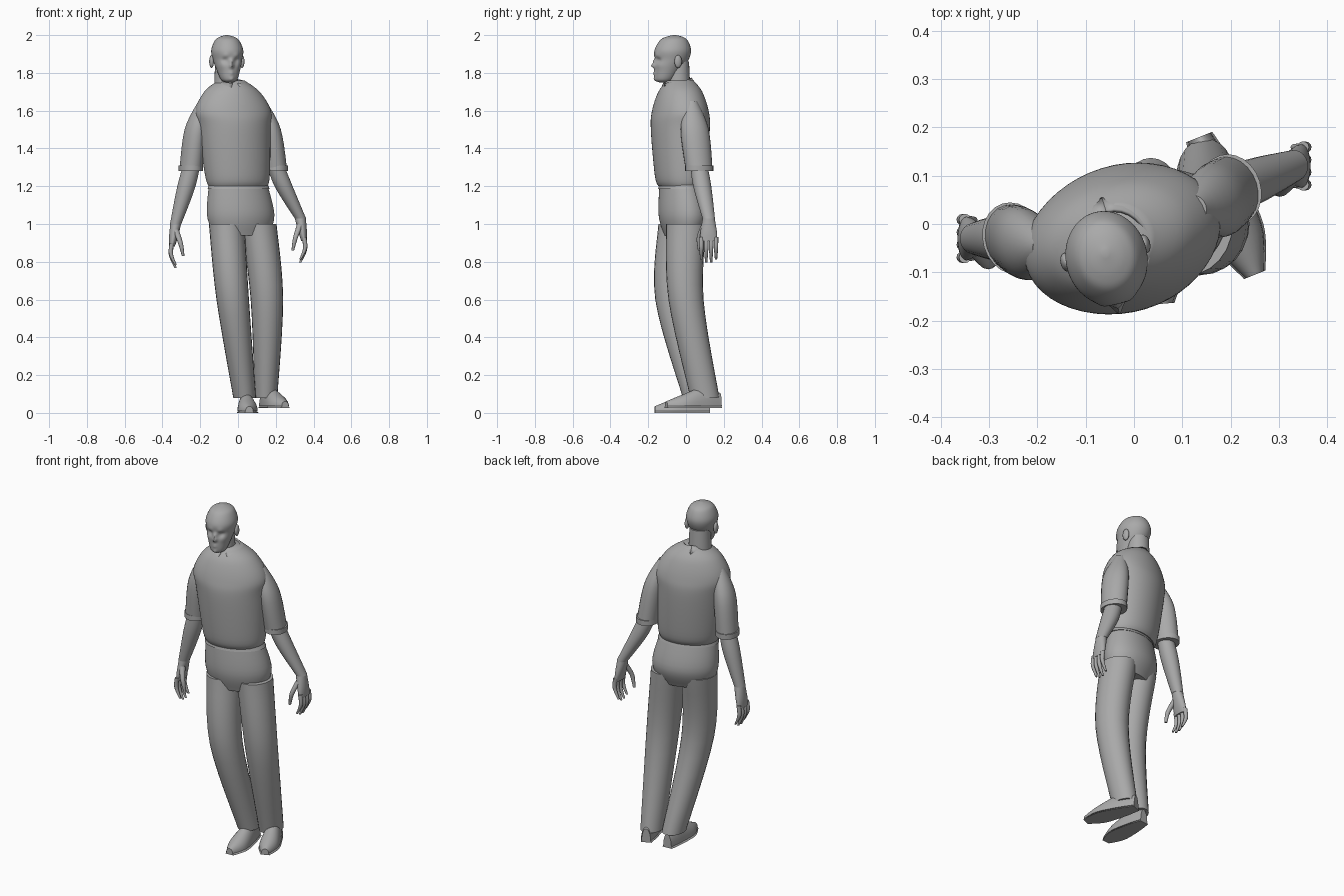
import bpy, bmesh
from math import sin, cos, exp, tau, radians
from mathutils import Matrix, Vector

if "Cube" in bpy.data.objects:
    bpy.data.objects.remove(bpy.data.objects["Cube"])

grey = bpy.data.materials.new("plain grey")
grey.use_nodes = True
grey.diffuse_color = (0.4, 0.4, 0.4, 1)
grey.node_tree.nodes["Principled BSDF"].inputs["Base Color"].default_value = grey.diffuse_color

STEPS = 6
BODY_TURN = 17
HEAD_TURN = 13
SIDE_NAMES = {-1: "right", 1: "left"}


def ring(centre, radius, deep=1):
    """Elliptical cross-section: centre, half width and half depth."""
    return (*centre, radius, radius * deep)


def smooth_path(rings):
    """Cross-sections on a smooth curve through the given ones."""
    padded = [rings[0], *rings, rings[-1]]
    path = []
    for quad in zip(padded, padded[1:], padded[2:], padded[3:]):
        for step in range(STEPS):
            t = step / STEPS
            path.append([b + t * (c - a + t * (2 * a - 5 * b + 4 * c - d + t * (3 * (b - c) + d - a))) / 2
                         for a, b, c, d in zip(*quad)])
    return [*path, rings[-1]]


def loft(bm, rings, turn=0, floor=None, sides=24):
    """Closed skin over a smooth path of elliptical rings."""
    spin = Matrix.Rotation(radians(turn), 3, 'Z')
    loops = []
    for x, y, z, width, depth in smooth_path(rings):
        loop = []
        for i in range(sides):
            a = tau * i / sides
            p = spin @ Vector((width * cos(a), depth * sin(a), 0)) + Vector((x, y, z))
            if floor is not None:
                p.y = max(p.y, floor)
            loop.append(bm.verts.new(p))
        loops.append(loop)
    for low, high in zip(loops, loops[1:]):
        for i in range(sides):
            bm.faces.new((low[i - 1], low[i], high[i], high[i - 1]))
    bm.faces.new(loops[0])
    bm.faces.new(loops[-1])


def finish(name, bm):
    """Make an object with smooth shading that keeps hems and soles sharp."""
    bmesh.ops.recalc_face_normals(bm, faces=bm.faces[:])
    for edge in bm.edges:
        edge.smooth = edge.calc_face_angle(0) < radians(50)
    for face in bm.faces:
        face.smooth = True
    mesh = bpy.data.meshes.new(name)
    bm.to_mesh(mesh)
    bm.free()
    mesh.materials.append(grey)
    obj = bpy.data.objects.new(name, mesh)
    bpy.context.collection.objects.link(obj)
    return obj


# Head: skull and jaw in one skin, with the features pushed out of its front
bm = bmesh.new()
loft(bm, [ring((0, back, z), width, 1.16) for z, back, width in (
    (1.75, -0.05, 0.02), (1.765, -0.045, 0.043), (1.82, -0.025, 0.063), (1.87, -0.005, 0.077),
    (1.92, 0, 0.084), (1.97, 0.005, 0.065), (1.99, 0.008, 0.04), (2, 0.01, 0.006))], sides=72)
features = {"nose": (0, 1.838, 0.022, 0.012), "nose bridge": (0, 1.862, 0.013, 0.012),
            "brow": (0.03, 1.89, 0.006, 0.016), "eye socket": (0.032, 1.868, -0.01, 0.014),
            "lips": (0, 1.797, 0.007, 0.013), "lip crease": (0, 1.781, -0.004, 0.007),
            "chin": (0, 1.768, 0.008, 0.014), "cheek": (0.045, 1.84, 0.005, 0.02)}
for v in bm.verts:
    if v.co.y < -0.03:
        x, z = abs(v.co.x), v.co.z
        v.co.y -= sum(push * exp(-((x - fx) ** 2 + (z - fz) ** 2) / spread ** 2)
                      for fx, fz, push, spread in features.values())

# Neck and ears
loft(bm, [ring((0, 0.03, 1.68), 0.065), ring((0, 0.03, 1.86), 0.057)])
for s in SIDE_NAMES:
    ear = Matrix.Translation((s * 0.083, 0.01, 1.86)) @ Matrix.Diagonal((0.012, 0.02, 0.034, 1))
    bmesh.ops.create_icosphere(bm, subdivisions=3, radius=1, matrix=ear)
bm.transform(Matrix.Translation((-0.057, -0.07, 0)) @ Matrix.Rotation(radians(HEAD_TURN), 4, 'Z'))
finish("head", bm)

# Shirt torso, narrowing to the neck and leaning slightly
bm = bmesh.new()
loft(bm, [ring((0.08 - 0.066 * z, -0.03, z), width, deep) for z, width, deep in (
    (1.2, 0.16, 0.7), (1.26, 0.175, 0.75), (1.5, 0.195, 0.78),
    (1.6, 0.205, 0.7), (1.7, 0.15, 0.75), (1.76, 0.07, 1))], BODY_TURN, sides=48)
finish("shirt", bm)

# Sleeves with turned-up cuffs
shoulder = {-1: Vector((-0.18, -0.05, 1.65)), 1: Vector((0.12, 0.03, 1.65))}
elbow = {-1: Vector((-0.25, -0.03, 1.28)), 1: Vector((0.2, 0.07, 1.28))}
wrist = {-1: Vector((-0.33, -0.03, 1)), 1: Vector((0.33, 0.12, 1.03))}
for s, side in SIDE_NAMES.items():
    bm = bmesh.new()
    upper_arm = shoulder[s].lerp(elbow[s], 0.4) + Vector((s * 0.015, 0, 0))
    loft(bm, [ring(shoulder[s], 0.03), ring(upper_arm, 0.058, 1.3),
              ring(elbow[s], 0.06, 1.2)], BODY_TURN)
    loft(bm, [ring(elbow[s] + Vector((0, 0, lift)), 0.063, 1.2) for lift in (0, 0.03)], BODY_TURN)
    finish(side + "_sleeve", bm)

# Collar: one folded strip per side, open at the throat
for s, side in SIDE_NAMES.items():
    bm = bmesh.new()
    previous = None
    for i in range(STEPS * 2 + 1):
        t = i / STEPS / 2
        a = radians(90 - 168 * t)
        strip = []
        for fold in (0, 0.5, 1):
            grow = 0.07 + 0.025 * fold
            strip.append(bm.verts.new((
                s * (grow * cos(a) + 0.03 * fold * t ** 4), grow * 1.1 * sin(a),
                1.775 - 0.03 * t - fold * (0.04 + 0.045 * t ** 3))))
        if previous:
            for k in range(2):
                bm.faces.new((previous[k], previous[k + 1], strip[k + 1], strip[k]))
        previous = strip
    bm.transform(Matrix.Translation((-0.036, -0.045, 0)) @ Matrix.Rotation(radians(BODY_TURN), 4, 'Z'))
    collar = finish(side + "_collar", bm)
    collar.modifiers.new("cloth", 'SOLIDIFY').thickness = 0.008

# Arms: forearm, palm, curled fingers and thumb
for s, side in SIDE_NAMES.items():
    bm = bmesh.new()
    loft(bm, [ring(shoulder[s].lerp(elbow[s], 0.8), 0.043), ring(elbow[s].lerp(wrist[s], 0.3), 0.048),
              ring(wrist[s], 0.03, 1.1)])
    knuckles = wrist[s] + Vector((s * 0.02, 0, -0.12))
    loft(bm, [ring(wrist[s], 0.029, 1.1), ring(wrist[s].lerp(knuckles, 0.6), 0.023, 1.9),
              ring(knuckles, 0.015, 3)])
    for k in range(4):
        base = knuckles + Vector((0, (k - 1.5) * 0.026, 0.02))
        reach = 0.14 - 0.015 * abs(k - 1.5)
        loft(bm, [ring(base, 0.012), ring(base + Vector((s * 0.005, 0, -reach / 2)), 0.011),
                  ring(base + Vector((-s * 0.02, 0, -reach)), 0.006)], sides=12)
    thumb = wrist[s] + Vector((0, -0.02, -0.03))
    loft(bm, [ring(thumb, 0.017), ring(thumb + Vector((-s * 0.025, -0.03, -0.07)), 0.013),
              ring(thumb + Vector((-s * 0.04, -0.03, -0.14)), 0.007)], sides=12)
    finish(side + "_arm", bm)

# Trousers: hips over two bent legs
legs = {-1: ((-0.06, -0.04, 1), (-0.028, -0.07, 0.6), (0.035, 0.06, 0.08)),
        1: ((0.11, 0, 1), (0.153, 0, 0.6), (0.148, 0.1, 0.08))}
bm = bmesh.new()
waist = ring((0, -0.032, 1.22), 0.157, 0.65)
loft(bm, [waist, ring((0.014, -0.015, 1.05), 0.183, 0.68), ring((0.018, -0.02, 0.94), 0.15, 0.6)],
     BODY_TURN, sides=48)
for hip, knee, ankle in legs.values():
    loft(bm, [ring(hip, 0.094, 1.13), ring(knee, 0.086, 1.08), ring(ankle, 0.06, 1.28)])
finish("trousers", bm)

# Waistband
bm = bmesh.new()
loft(bm, [waist, ring((0.004, -0.03, 1.185), 0.169, 0.66)], BODY_TURN, sides=48)
finish("waistband", bm)

# Shoes: upper with a flat underside on a thin wider sole, laid from heel to toe
shoe_ends = {-1: ((0.035, 0.125, 0), (0.06, -0.165, 0)),
             1: ((0.135, 0.18, 0.026), (0.25, -0.105, 0.026))}
up = Vector((0, 0, 1))
for s, side in SIDE_NAMES.items():
    heel, toe = Vector(shoe_ends[s][0]), Vector(shoe_ends[s][1])
    ahead = (toe - heel).normalized()
    frame = Matrix.Translation(heel) @ Matrix((ahead.cross(up), up, ahead)).transposed().to_4x4()
    stations = [(along * (toe - heel).length, width, height) for along, width, height in (
        (0, 0.025, 0.07), (0.3, 0.043, 0.1), (0.7, 0.052, 0.06), (1, 0.02, 0.025))]
    upper = [(0, 0.01, along, width, height) for along, width, height in stations]
    sole = [(0, 0, along, width + 0.004, 0.015) for along, width, height in stations]
    for part, rings, floor in (("_shoe", upper, 0.01), ("_sole", sole, 0)):
        bm = bmesh.new()
        loft(bm, rings, floor=floor)
        bm.transform(frame)
        finish(side + part, bm)
